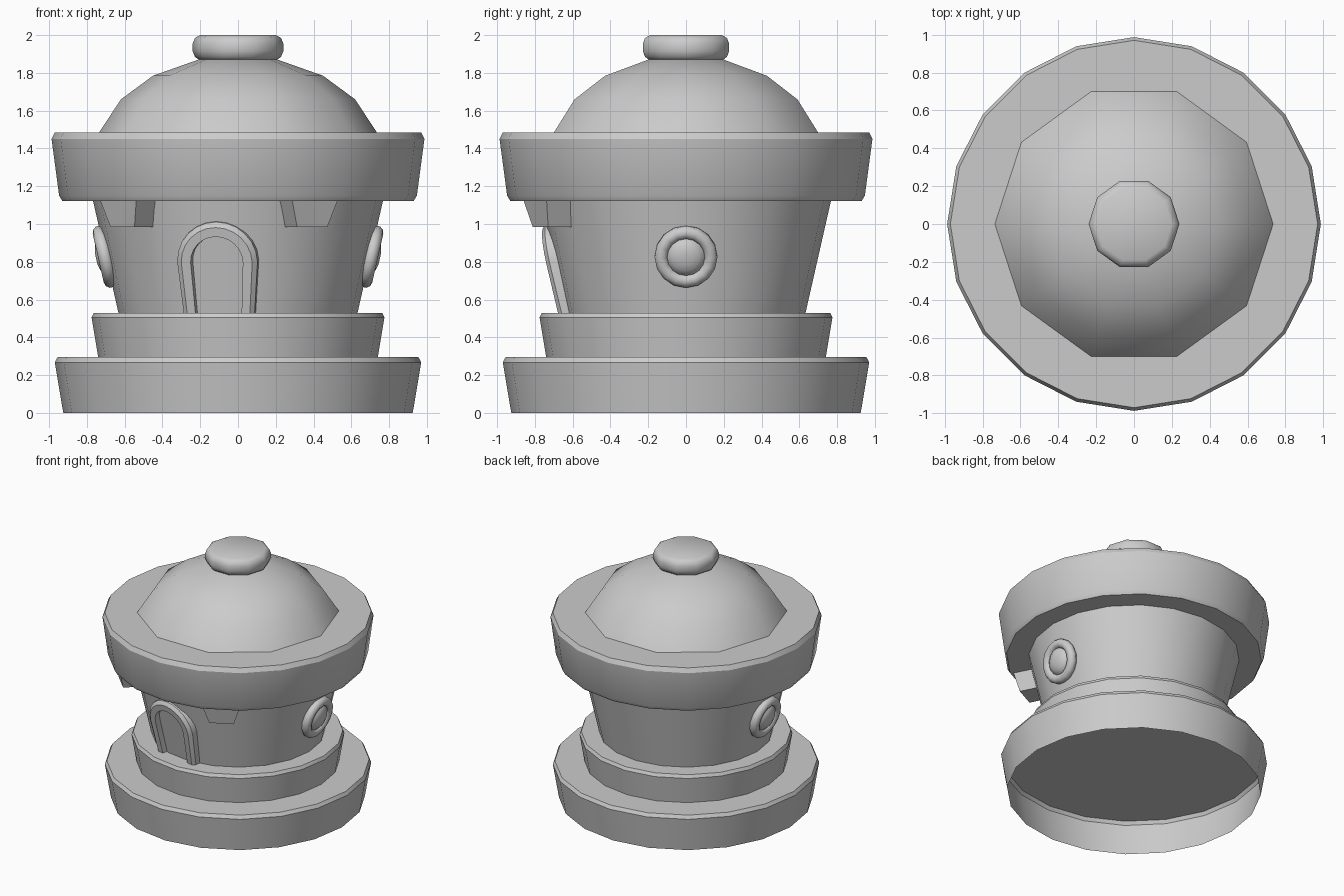
import bpy, bmesh
from math import sin, cos, pi, radians, atan2
from mathutils import Matrix, Vector

if "Cube" in bpy.data.objects:
    bpy.data.objects.remove(bpy.data.objects["Cube"])

TILT = atan2(0.135, 0.595)  # outward lean of the tower wall


def finish(name, bm, angle=30, matrix=None):
    """Turn a bmesh into a named object, smooth below the given angle."""
    if matrix:
        bmesh.ops.transform(bm, matrix=matrix, verts=bm.verts)
    me = bpy.data.meshes.new(name)
    bm.to_mesh(me)
    bm.free()
    ob = bpy.data.objects.new(name, me)
    bpy.context.collection.objects.link(ob)
    bpy.ops.object.select_all(action='DESELECT')
    ob.select_set(True)
    bpy.context.view_layer.objects.active = ob
    bpy.ops.object.shade_smooth_by_angle(angle=radians(angle))
    return ob


def lathe(name, profile, sides, cap_bottom=False, cap_top=False, angle=30, matrix=None):
    """Revolve (radius, height) points, listed bottom to top, around z."""
    bm = bmesh.new()
    rings = [[bm.verts.new((r * cos(2 * pi * i / sides), r * sin(2 * pi * i / sides), z))
              for i in range(sides)] for r, z in profile]
    for a, b in zip(rings, rings[1:]):
        for i in range(sides):
            j = (i + 1) % sides
            bm.faces.new((a[i], a[j], b[j], b[i]))
    if cap_bottom:
        bm.faces.new(rings[0][::-1])
    if cap_top:
        bm.faces.new(rings[-1])
    return finish(name, bm, angle, matrix)


def wall_frame(azimuth, radius, z, tilt=TILT):
    """Local frame on the wall: x sideways, y up the wall, z outward (azimuth 0 = front)."""
    a = radians(azimuth)
    out, up = Vector((sin(a), -cos(a), 0)), Vector((0, 0, 1))
    side = Vector((cos(a), sin(a), 0))
    cols = (side, out * sin(tilt) + up * cos(tilt), out * cos(tilt) - up * sin(tilt))
    rot = Matrix(cols).transposed().to_4x4()
    return Matrix.Translation(out * radius + up * z) @ rot


# Stepped base (open underneath), tower and overhanging rim
lathe("base_tier", [(0.925, 0), (0.97, 0.268), (0.955, 0.295)], 20, cap_top=True)
lathe("upper_tier", [(0.74, 0.295), (0.775, 0.505), (0.763, 0.53)], 20, cap_top=True)
lathe("tower_wall", [(0.633, 0.53), (0.768, 1.125)], 20)
lathe("roof_rim", [(0.93, 1.122), (0.947, 1.15), (0.987, 1.45), (0.97, 1.485)], 20,
      cap_bottom=True, cap_top=True)

# Dome and knob
lathe("roof_dome", [(0.735, 1.485), (0.62, 1.66), (0.45, 1.785), (0.21, 1.87)], 10,
      cap_top=True, angle=45)
lathe("roof_knob", [(0.2, 1.865), (0.228, 1.885), (0.24, 1.915), (0.24, 1.955),
                    (0.228, 1.985), (0.2, 2.0)], 10, cap_bottom=True, cap_top=True, angle=42)

# Round windows: rounded ring and bulging pane, one on each side
ring = [(0.132 + 0.036 * cos(t), 0.005 + 0.036 * sin(t))
        for t in [-pi / 2 + 2 * pi * k / 10 for k in range(11)]]
pane = [(0.108 * cos(t), 0.055 * sin(t)) for t in [radians(d) for d in (0, 25, 50, 72)]]
for label, az in (("right", 90), ("left", -90)):
    m = wall_frame(az, 0.70, 0.828)
    lathe(label + "_window_ring", ring, 16, angle=60, matrix=m)
    lathe(label + "_window_pane", pane, 16, cap_top=True, angle=60, matrix=m)

# Arched door frame, swept along the arch
section = [(0.215, -0.07), (0.215, 0.01), (0.19, 0.032), (0.14, 0.032), (0.13, -0.05)]
ARCH_Y, STEPS = 0.28, 12
bm = bmesh.new()
rows = []
for k in range(-1, STEPS + 2):
    t = pi * min(max(k, 0), STEPS) / STEPS
    foot = k < 0 or k > STEPS
    rows.append([bm.verts.new((r * cos(t) * (0.87 if foot else 1),
                               -0.03 if foot else ARCH_Y + r * sin(t), d)) for r, d in section])
for a, b in zip(rows, rows[1:]):
    for i in range(len(section) - 1):
        bm.faces.new((a[i], b[i], b[i + 1], a[i + 1]))
bmesh.ops.recalc_face_normals(bm, faces=bm.faces)
top = max(bm.faces, key=lambda f: f.calc_center_median().z)
if top.normal.z < 0:
    bmesh.ops.reverse_faces(bm, faces=bm.faces)
finish("door_frame", bm, 25, wall_frame(-9, 0.627, 0.53))

# Tapered brackets under the rim, either side of the door
for label, az in (("left", -45), ("right", 27)):
    bm = bmesh.new()
    bmesh.ops.create_cube(bm, size=2)
    for v in bm.verts:
        upper, outer = v.co.y > 0, v.co.z > 0
        v.co = ((0.135 if upper else 0.09) * v.co.x,
                1.125 if upper else 0.985,
                (0.897 if upper else 0.865) if outer else 0.68)
    finish(label + "_bracket", bm, 20, wall_frame(az, 0, 0, tilt=0))
